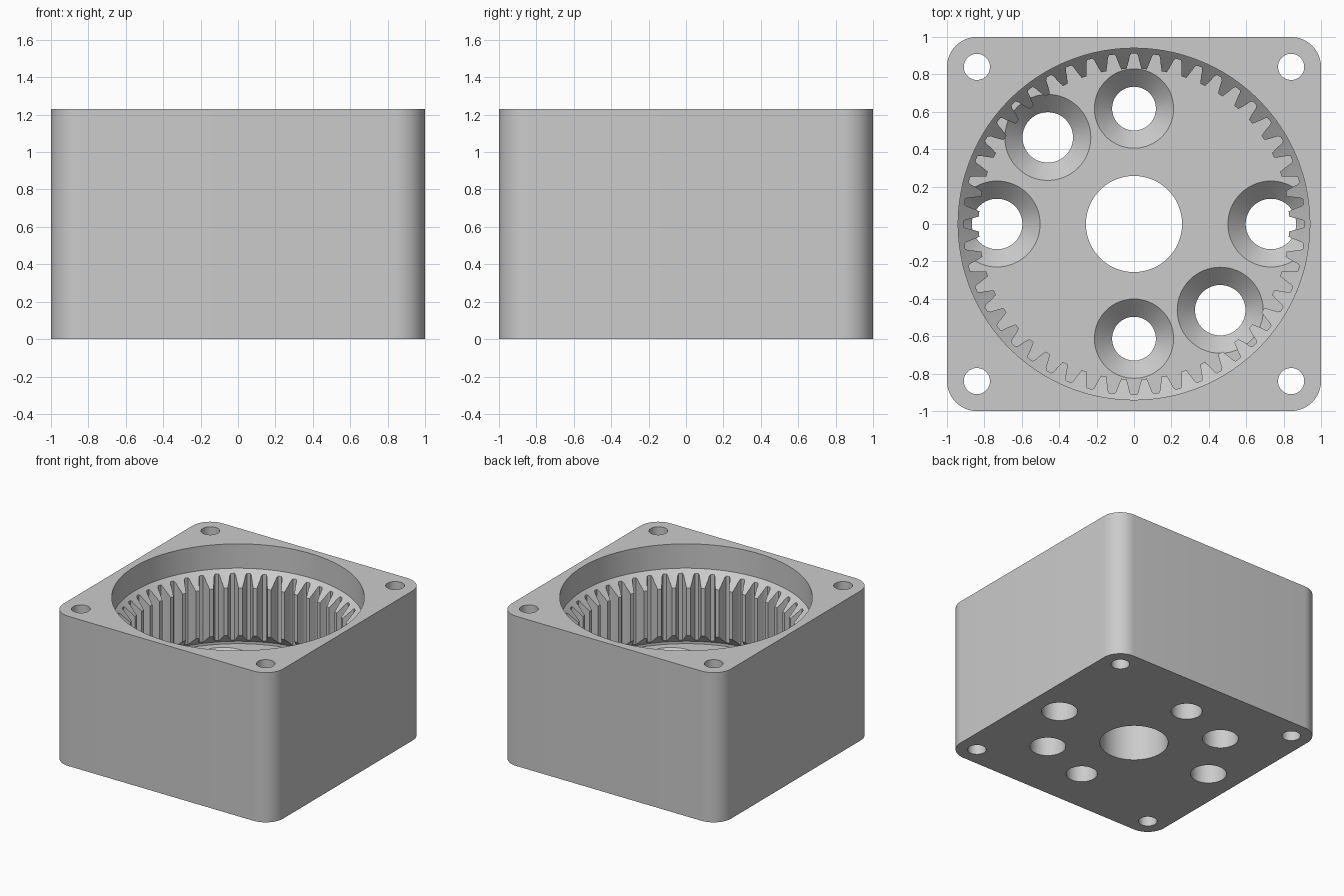
import bpy, bmesh, math

if "Cube" in bpy.data.objects:
    bpy.data.objects.remove(bpy.data.objects["Cube"])

H, FLOOR = 1.23, 0.41
TEETH, TIP, ROOT, BORE = 48, 0.83, 0.912, 0.94


def mesh_object(name, bm):
    bmesh.ops.recalc_face_normals(bm, faces=bm.faces)
    me = bpy.data.meshes.new(name)
    bm.to_mesh(me)
    bm.free()
    ob = bpy.data.objects.new(name, me)
    bpy.context.collection.objects.link(ob)
    return ob


def prism(name, pts, z0, z1):
    bm = bmesh.new()
    face = bm.faces.new([bm.verts.new((x, y, z0)) for x, y in pts])
    top = bmesh.ops.extrude_face_region(bm, geom=[face])["geom"]
    verts = [v for v in top if isinstance(v, bmesh.types.BMVert)]
    bmesh.ops.translate(bm, verts=verts, vec=(0, 0, z1 - z0))
    return mesh_object(name, bm)


def lathe(name, profile, x=0, y=0, n=64):
    bm = bmesh.new()
    rings = [[bm.verts.new((x + r * math.cos(2 * math.pi * i / n),
                            y + r * math.sin(2 * math.pi * i / n), z))
              for i in range(n)] for r, z in profile]
    for a, b in zip(rings, rings[1:]):
        for i in range(n):
            j = (i + 1) % n
            bm.faces.new((a[i], a[j], b[j], b[i]))
    bm.faces.new(rings[0])
    bm.faces.new(rings[-1])
    return mesh_object(name, bm)


def cut(target, cutter):
    mod = target.modifiers.new("cut", 'BOOLEAN')
    mod.operation = 'DIFFERENCE'
    mod.solver = 'EXACT'
    mod.object = cutter
    bpy.context.view_layer.objects.active = target
    bpy.ops.object.modifier_apply(modifier=mod.name)
    bpy.data.objects.remove(cutter)


# Rounded square block
R = 0.16
outline = []
for k, (sx, sy) in enumerate([(1, 1), (-1, 1), (-1, -1), (1, -1)]):
    for i in range(13):
        a = math.pi / 2 * (k + i / 12)
        outline.append((sx * (1 - R) + R * math.cos(a), sy * (1 - R) + R * math.sin(a)))
housing = prism("gear_housing", outline, 0, H)

# Cavity: top bore, chamfered tooth ends, relief groove above the floor
cut(housing, lathe("cavity_cutter", [
    (BORE, FLOOR), (BORE, 0.43), (TIP, 0.53), (TIP, 0.92),
    (BORE, 1.03), (BORE, H + 0.1)], n=192))

# Internal gear teeth: tooth spaces widen towards the tip circle
space = [(-0.38, TIP - 0.012), (-0.36, TIP + 0.004), (-0.31, TIP + 0.02), (-0.24, 0.875),
         (-0.19, 0.9), (-0.12, ROOT)]
space += [(-f, r) for f, r in reversed(space)]
gear = []
for t in range(TEETH):
    for f, r in space:
        a = 2 * math.pi * (t + f) / TEETH
        gear.append((r * math.cos(a), r * math.sin(a)))
cut(housing, prism("teeth_cutter", gear, FLOOR + 0.008, 1.07))

# Centre hole and corner bolt holes
cut(housing, lathe("shaft_cutter", [(0.257, -0.1), (0.257, FLOOR + 0.1)], n=96))
for sx in (-1, 1):
    for sy in (-1, 1):
        cut(housing, lathe("bolt_cutter", [(0.07, -0.1), (0.07, H + 0.1)],
                           sx * 0.84, sy * 0.84, 48))

# Countersunk floor holes: x, y, hole radius, countersink radius
for x, y, r, c in [(0, 0.617, 0.117, 0.212), (0, -0.613, 0.117, 0.212),
                   (0.732, 0, 0.135, 0.23), (-0.732, 0, 0.135, 0.23),
                   (-0.461, 0.463, 0.135, 0.23), (0.461, -0.461, 0.135, 0.23)]:
    cut(housing, lathe("screw_cutter", [
        (r, -0.1), (r, FLOOR - (c - r)), (c, FLOOR), (c, FLOOR + 0.006)], x, y))

# Smooth curved walls, crisp edges
bpy.ops.object.select_all(action='DESELECT')
housing.select_set(True)
bpy.context.view_layer.objects.active = housing
bpy.ops.object.shade_smooth_by_angle(angle=math.radians(25))
